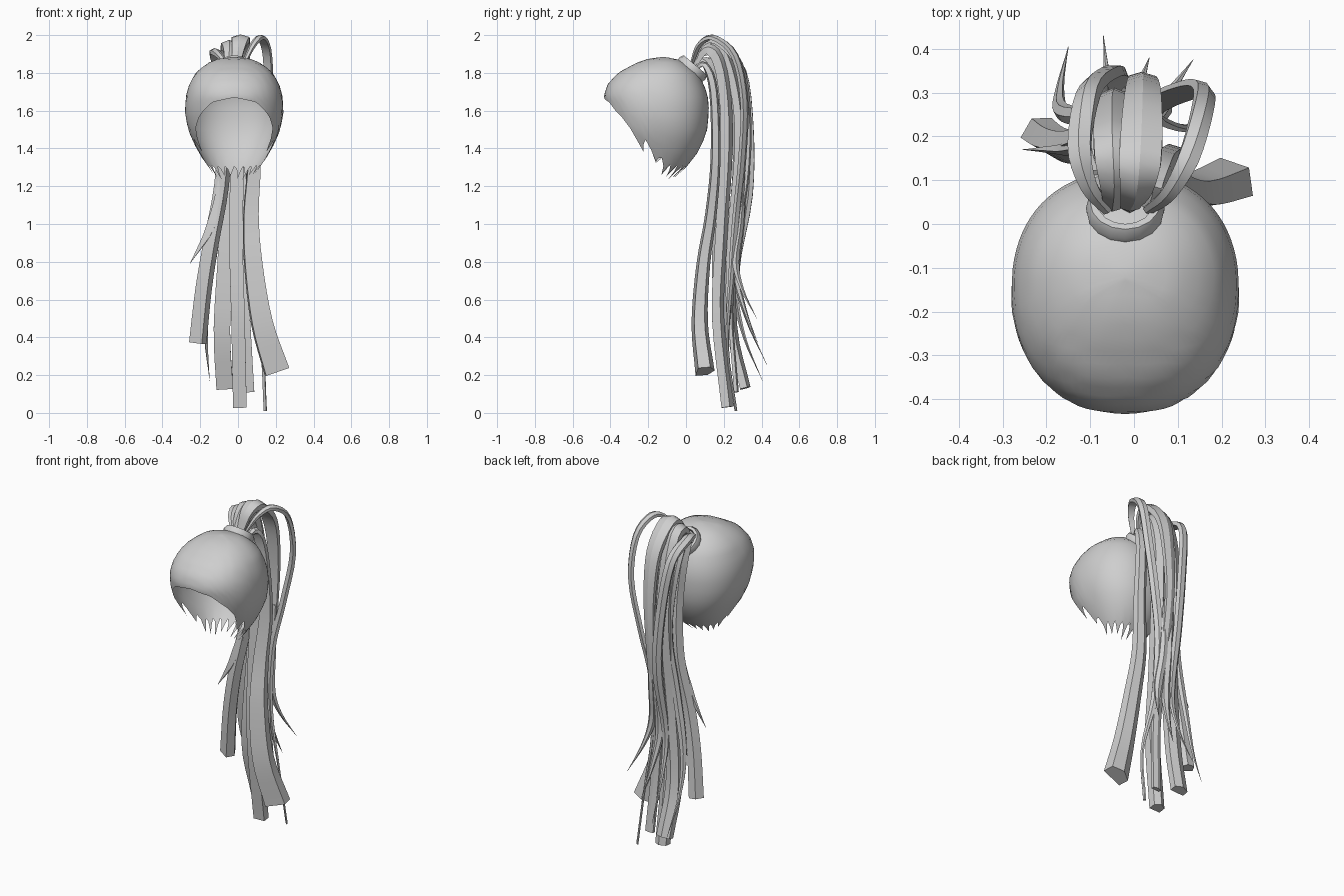
import bpy, bmesh, math, random
from mathutils import Vector, Matrix

if "Cube" in bpy.data.objects:
    bpy.data.objects.remove(bpy.data.objects["Cube"])

random.seed(4)
hair = bpy.data.materials.new("hair grey")
hair.diffuse_color = (0.62, 0.62, 0.62, 1)
hair.use_nodes = True
hair.node_tree.nodes["Principled BSDF"].inputs["Base Color"].default_value = hair.diffuse_color


def finish(name, bm, angle=35):
    mesh = bpy.data.meshes.new(name)
    bmesh.ops.recalc_face_normals(bm, faces=bm.faces)
    bm.to_mesh(mesh)
    bm.free()
    ob = bpy.data.objects.new(name, mesh)
    bpy.context.collection.objects.link(ob)
    mesh.materials.append(hair)
    bpy.ops.object.select_all(action='DESELECT')
    ob.select_set(True)
    bpy.context.view_layer.objects.active = ob
    bpy.ops.object.shade_smooth_by_angle(angle=math.radians(angle))
    return ob


def lookup(table, v):
    """Linear interpolation in a table sorted by its first column."""
    if v <= table[0][0]:
        return table[0][1:]
    for a, b in zip(table, table[1:]):
        if v <= b[0]:
            f = (v - a[0]) / (b[0] - a[0])
            return [p + (q - p) * f for p, q in zip(a[1:], b[1:])]
    return table[-1][1:]


# Scalp cap: height, front y, back y, half width
SECTIONS = [
    (1.22, -.24, -.09, .08), (1.30, -.27, -.0, .135), (1.35, -.30, .045, .17),
    (1.42, -.35, .085, .21), (1.50, -.39, .112, .245), (1.60, -.42, .122, .262),
    (1.68, -.435, .115, .255), (1.74, -.415, .095, .238), (1.80, -.36, .06, .205),
    (1.85, -.27, .0, .145), (1.875, -.2, -.05, .085), (1.885, -.12, -.12, 0)]
# Hairline height by angle away from the forehead
HAIRLINE = [(0, 1.675), (25, 1.65), (45, 1.57), (58, 1.49), (66, 1.46), (74, 1.45),
            (82, 1.38), (100, 1.325), (130, 1.315), (180, 1.31)]
TOP, AROUND, ROWS = 1.885, 80, 14


def cap_point(deg, z):
    front, back, half = lookup(SECTIONS, z)
    a = math.radians(deg)
    s, c = math.sin(a), math.cos(a)
    sx = math.copysign(abs(s) ** 0.9, s)
    cy = math.copysign(abs(c) ** 0.9, c)
    return (-.02 + half * sx, (front + back) / 2 - (back - front) / 2 * cy, z)


bm = bmesh.new()
pole = bm.verts.new((-.02, -.12, TOP))
rings = [[] for _ in range(ROWS + 1)]
for i in range(AROUND):
    deg = i * 360 / AROUND
    off = min(deg, 360 - deg)
    rim = lookup(HAIRLINE, off)[0]
    for r in range(ROWS):
        t = (r + 1) / ROWS
        z = TOP - (TOP - rim) * (1 - math.cos(t * math.pi / 2))
        rings[r].append(bm.verts.new(cap_point(deg, z)))
    # one long sidelock, then ragged tips along the sides and nape
    drop = .006
    if off > 75:
        drop = (.006, .035, random.uniform(.055, .085), .02)[i % 4]
    elif off > 55:
        drop = max(.006, .09 - .012 * abs(off - 63))
    rings[ROWS].append(bm.verts.new(cap_point(deg, rim - drop)))
for i in range(AROUND):
    j = (i + 1) % AROUND
    bm.faces.new((pole, rings[0][i], rings[0][j]))
    for a, b in zip(rings, rings[1:]):
        bm.faces.new((a[i], b[i], b[j], a[j]))
finish("scalp_cap", bm, 50)

# Hair tie: flattened ring tilted backwards
bm = bmesh.new()
SECTION = [(.086, -.025), (.09, .0), (.08, .022), (.064, .022), (.064, -.025)]
tilt = Matrix.Translation((-.02, .035, 1.825)) @ Matrix.Rotation(math.radians(-40), 4, 'X')
ring = [[bm.verts.new(tilt @ Vector((r * math.cos(a), r * math.sin(a), h)))
         for r, h in SECTION] for a in (k * math.tau / 16 for k in range(16))]
for k in range(16):
    for m in range(5):
        n = (m + 1) % 5
        p, q = ring[k], ring[(k + 1) % 16]
        bm.faces.new((p[m], q[m], q[n], p[n]))
finish("hair_tie", bm)


def spline(points, steps=4):
    """Smooth curve through the given points."""
    p = [Vector(q) for q in points]
    p = [2 * p[0] - p[1]] + p + [2 * p[-1] - p[-2]]
    out = []
    for k in range(1, len(p) - 2):
        a, b, c, d = p[k - 1:k + 3]
        for s in range(steps):
            t = s / steps
            out.append(.5 * (2 * b + (c - a) * t + (2 * a - 5 * b + 4 * c - d) * t * t
                             + (3 * b - a - 3 * c + d) * t ** 3))
    return out + [p[-2]]


def strand(name, points, w, t, turn=0, tip=0, end=.03, flare=1.0):
    """Ridged flat lock swept along a path; tip is the tapered share of its length."""
    path = spline(points)
    side0 = Vector((math.cos(math.radians(turn)), math.sin(math.radians(turn)), 0))
    bm = bmesh.new()
    loops = []
    last = len(path) - 1
    for k, p in enumerate(path):
        u = k / last
        tan = (path[min(k + 1, last)] - path[max(k - 1, 0)]).normalized()
        nor = side0.cross(tan).normalized()
        side = tan.cross(nor)
        g = min(1, .45 + u * 2.5) * (1 + (flare - 1) * u ** 2)
        if tip:
            g *= max(end, min(1, (1 - u) / tip))
        loops.append([bm.verts.new(p + side * w * g * x + nor * t * g * y) for x, y in
                      ((-1, -.8), (1, -.8), (1, .5), (0, 1.1), (-1, .5))])
    for a, b in zip(loops, loops[1:]):
        for m in range(5):
            n = (m + 1) % 5
            bm.faces.new((a[m], a[n], b[n], b[m]))
    bm.faces.new(loops[0])
    bm.faces.new(loops[-1])
    finish(name, bm, 30)


# Blunt main locks of the ponytail
strand("centre_lock", [(-.01, .04, 1.83), (-.01, .1, 1.92), (-.01, .16, 1.88),
       (-.01, .2, 1.7), (-.005, .21, 1.4), (-.01, .18, .9), (0, .165, .5),
       (.01, .215, .03)], .036, .034)
strand("back_panel", [(-.01, .04, 1.85), (.005, .08, 1.95), (.015, .16, 1.97),
       (.02, .28, 1.84), (.02, .325, 1.6), (.015, .325, 1.3), (.02, .27, .9),
       (.035, .235, .55), (.06, .265, .11)], .048, .024, tip=.7, end=.55)
strand("left_panel", [(-.05, .04, 1.84), (-.045, .1, 1.93), (-.05, .19, 1.92),
       (-.05, .26, 1.7), (-.045, .28, 1.4), (-.06, .24, .9), (-.085, .24, .45),
       (-.07, .31, .13)], .042, .028, flare=1.05)
strand("left_lock", [(-.06, .04, 1.82), (-.075, .1, 1.86), (-.08, .16, 1.75),
       (-.07, .19, 1.5), (-.085, .2, 1.2), (-.14, .18, .9), (-.18, .185, .65),
       (-.21, .205, .37)], .03, .03, turn=-30, flare=1.3)
strand("right_lock", [(.03, .04, 1.82), (.05, .1, 1.84), (.065, .145, 1.7),
       (.085, .155, 1.35), (.068, .13, 1.05), (.08, .09, .79), (.125, .07, .48),
       (.205, .097, .22)], .026, .02, turn=8, flare=2.5)

# Outer loops
strand("right_loop", [(.03, .03, 1.85), (.08, .07, 1.95), (.125, .15, 1.985),
       (.157, .26, 1.89), (.157, .31, 1.65), (.1, .3, 1.35), (.045, .27, 1.05),
       (.055, .24, .7), (.125, .22, .35), (.145, .265, .01)], .024, .014, turn=-35,
       tip=.3, end=.35)
strand("left_loop", [(-.06, .03, 1.85), (-.105, .09, 1.9), (-.125, .18, 1.905),
       (-.105, .3, 1.81), (-.065, .34, 1.5), (-.04, .335, 1.15), (-.05, .27, .75),
       (-.06, .32, .5), (-.07, .43, .25)], .026, .018, turn=20, tip=.35)

# Pointed wisps branching from the locks
strand("right_wisp", [(.035, .31, 1.3), (.03, .29, 1.0), (.045, .265, .8), (.08, .3, .65),
       (.135, .375, .5)], .022, .016, turn=-20, tip=.5)
strand("back_wisp", [(-.01, .31, 1.3), (-.01, .29, 1.0), (-.01, .265, .75),
       (.01, .31, .55), (.035, .38, .37)], .024, .018, tip=.5)
strand("left_wisp", [(-.06, .05, 1.82), (-.09, .15, 1.87), (-.09, .24, 1.7), (-.07, .27, 1.35),
       (-.11, .25, 1.0), (-.165, .26, .65), (-.17, .31, .4), (-.15, .405, .17)],
       .022, .016, turn=30, tip=.35)
strand("short_wisp", [(-.08, .19, 1.3), (-.1, .18, 1.12), (-.15, .17, .97),
       (-.2, .17, .88), (-.255, .17, .79)], .026, .016, turn=-15, tip=.6)
